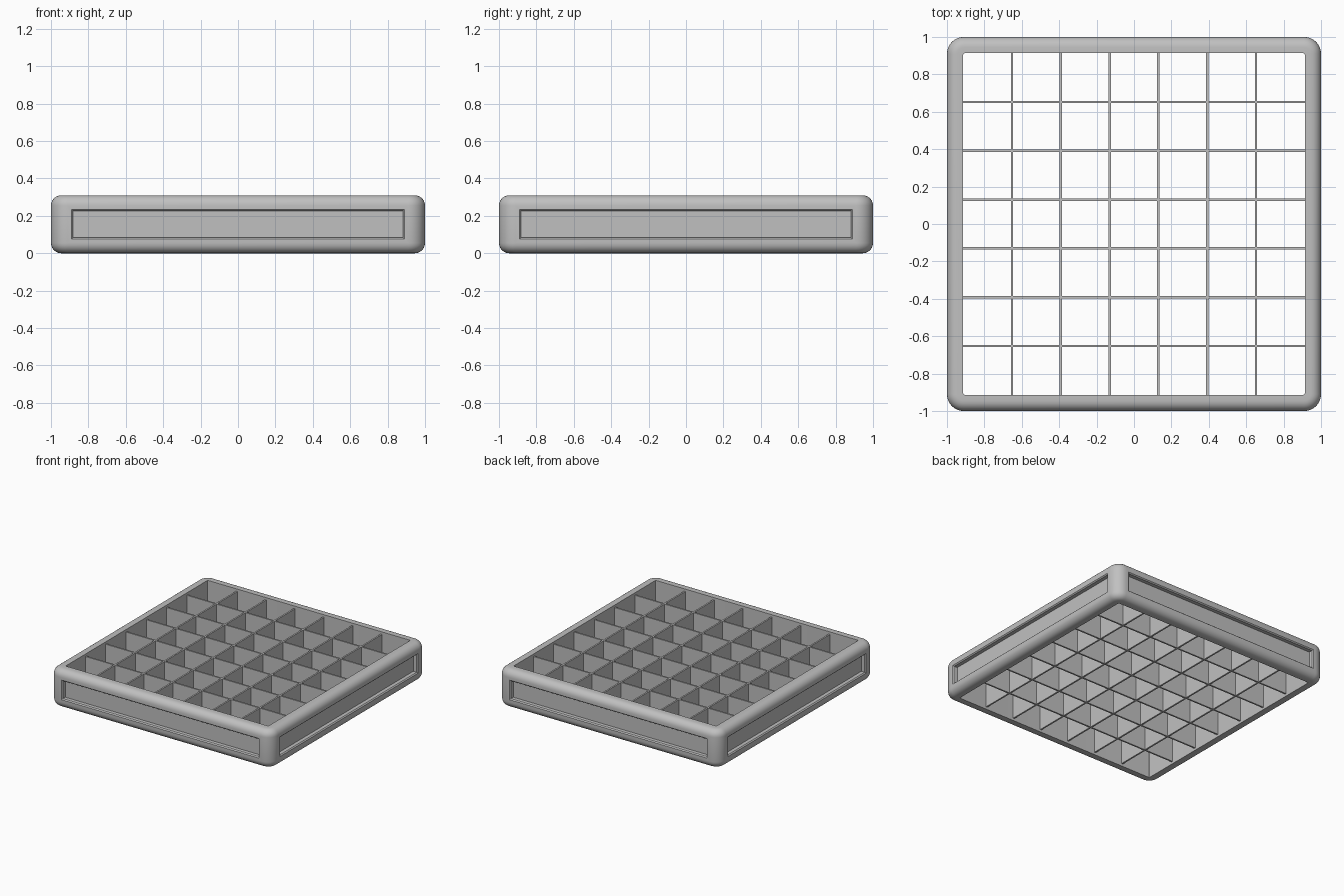
import bpy, bmesh
from mathutils import Matrix, Vector

HEIGHT = 0.31
OPENING = 0.913
CELLS = 7

if "Cube" in bpy.data.objects:
    bpy.data.objects.remove(bpy.data.objects["Cube"], do_unlink=True)

grey = bpy.data.materials.new("plain_grey")
grey.use_nodes = True
colour = (0.53, 0.53, 0.53, 1)
grey.diffuse_color = colour
grey.node_tree.nodes["Principled BSDF"].inputs["Base Color"].default_value = colour


def add_object(name, bm):
    bmesh.ops.recalc_face_normals(bm, faces=bm.faces)
    mesh = bpy.data.meshes.new(name)
    bm.to_mesh(mesh)
    bm.free()
    mesh.materials.append(grey)
    obj = bpy.data.objects.new(name, mesh)
    bpy.context.collection.objects.link(obj)
    return obj


def box(bm, size, centre):
    matrix = Matrix.Translation(centre) @ Matrix.Diagonal((*size, 1))
    bmesh.ops.create_cube(bm, size=1, matrix=matrix)


def bevel(bm, edges, radius, segments):
    bmesh.ops.bevel(bm, geom=edges, offset=radius, segments=segments,
                    profile=0.5, affect='EDGES', clamp_overlap=False)
    bm.normal_update()


# Outer frame: block rounded first at its corners, then along both rims
bm = bmesh.new()
box(bm, (2, 2, HEIGHT), (0, 0, HEIGHT / 2))
upright = [e for e in bm.edges if abs(e.verts[0].co.z - e.verts[1].co.z) > 0.1]
bevel(bm, upright, 0.09, 8)
rims = [e for e in bm.edges if abs(e.verts[0].co.z - e.verts[1].co.z) < 0.001]
bevel(bm, rims, 0.055, 6)

# Recessed side panels with a small chamfered lip
sides = [f for f in bm.faces if f.calc_area() > 0.2 and abs(f.normal.z) < 0.1]
for thickness, depth in ((0.02, 0), (0.008, -0.008), (0.0, -0.03)):
    bmesh.ops.inset_individual(bm, faces=sides, thickness=thickness,
                               depth=depth, use_even_offset=True)

# Square opening right through the frame
caps = [f for f in bm.faces if f.calc_area() > 2 and abs(f.normal.z) > 0.9]
inset = max(v.co.x for v in caps[0].verts) - OPENING
bmesh.ops.inset_individual(bm, faces=caps, thickness=inset, use_even_offset=True)
loops = [e for f in caps for e in f.edges]
bmesh.ops.delete(bm, geom=caps, context='FACES_ONLY')
bmesh.ops.bridge_loops(bm, edges=loops)
frame = add_object("outer_frame", bm)
bpy.context.view_layer.objects.active = frame
frame.select_set(True)
bpy.ops.object.shade_smooth_by_angle(angle=0.6)
frame.select_set(False)

# Crossing divider slats inside the opening
pitch = 2 * OPENING / CELLS
for name, axis in (("lengthwise_dividers", 0), ("crosswise_dividers", 1)):
    bm = bmesh.new()
    for i in range(1, CELLS):
        size = Vector((2 * OPENING + 0.02, 2 * OPENING + 0.02, HEIGHT - 0.04))
        size[axis] = 0.013
        centre = Vector((0, 0, HEIGHT / 2))
        centre[axis] = -OPENING + i * pitch
        box(bm, size, centre)
    add_object(name, bm)
